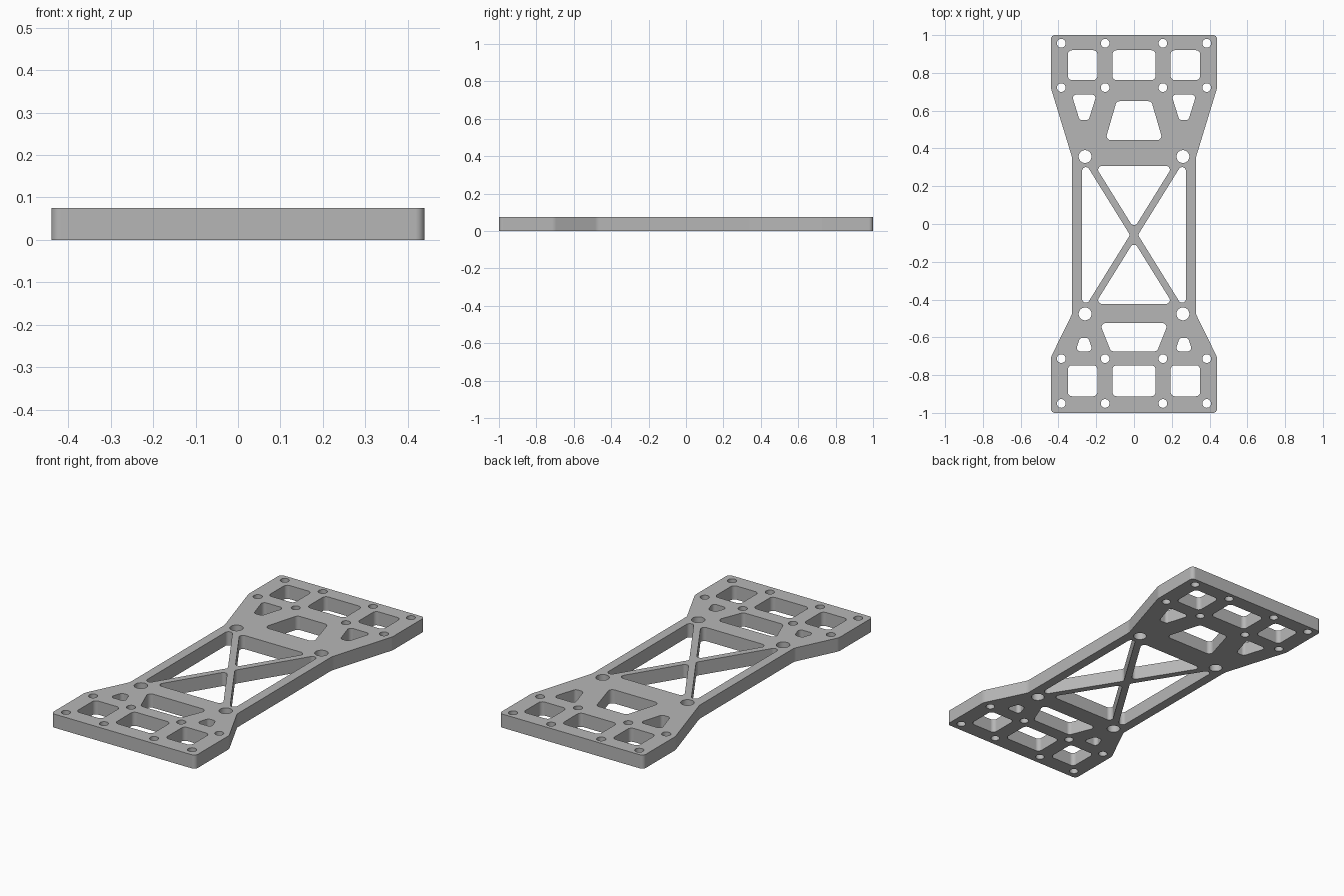
import bpy
import bmesh
import math
from mathutils import Vector

cube = bpy.data.objects.get("Cube")
if cube:
    bpy.data.objects.remove(cube, do_unlink=True)

THICK = 0.075


def fillet(points, radii):
    """Round every corner of a polygon with a tangent arc."""
    pts = [Vector(p) for p in points]
    if not isinstance(radii, (list, tuple)):
        radii = [radii] * len(pts)
    loop = []
    for i, p in enumerate(pts):
        a = (pts[i - 1] - p).normalized()
        b = (pts[(i + 1) % len(pts)] - p).normalized()
        half = a.angle(b) / 2
        r = radii[i]
        centre = p + (a + b).normalized() * (r / math.sin(half))
        start = p + a * (r / math.tan(half)) - centre
        end = p + b * (r / math.tan(half)) - centre
        turn = math.atan2(start.x * end.y - start.y * end.x, start.dot(end))
        steps = max(3, round(abs(turn) / math.radians(11)))
        for k in range(steps + 1):
            t = turn * k / steps
            c, s = math.cos(t), math.sin(t)
            loop.append(centre + Vector((start.x * c - start.y * s,
                                         start.x * s + start.y * c)))
    return loop


def circle(x, y, r, n=32):
    return [Vector((x + r * math.cos(math.tau * k / n),
                    y + r * math.sin(math.tau * k / n))) for k in range(n)]


def rect(x0, x1, y0, y1):
    return [(x0, y0), (x1, y0), (x1, y1), (x0, y1)]


def trapezoid(x, y0, half0, y1, half1):
    return [(x - half0, y0), (x + half0, y0), (x + half1, y1), (x - half1, y1)]


loops = []

# Outer outline: wide ends, narrow waist
right = [(0.44, -1), (0.44, -0.705), (0.327, -0.475), (0.327, 0.35),
         (0.44, 0.72), (0.44, 1)]
left = [(-x, y) for x, y in reversed(right)]
radii = [0.022, 0.05, 0.05, 0.09, 0.06, 0.022]
loops.append(fillet(right + left, radii + radii[::-1]))

# Rectangular windows and screw holes at both ends
for y0, y1 in ((0.762, 0.92), (-0.912, -0.748)):
    loops.append(fillet(rect(-0.114, 0.114, y0, y1), 0.022))
    for x0 in (-0.35, 0.194):
        loops.append(fillet(rect(x0, x0 + 0.156, y0, y1), 0.022))
for y in (0.957, 0.722, -0.713, -0.95):
    for x in (0.385, 0.153):
        loops += [circle(s * x, y, 0.023) for s in (-1, 1)]

# Central tapered windows
loops.append(fillet(trapezoid(0, 0.444, 0.152, 0.65, 0.092), 0.022))
loops.append(fillet(trapezoid(0, -0.674, 0.122, -0.524, 0.182), 0.022))

# Paired small tapered windows and larger mounting holes
for s in (-1, 1):
    loops.append(fillet(trapezoid(s * 0.264, 0.55, 0.024, 0.685, 0.066), 0.018))
    loops.append(fillet(trapezoid(s * 0.264, -0.674, 0.046, -0.603, 0.022), 0.018))
    for y in (0.357, -0.476):
        loops.append(circle(s * 0.259, y, 0.034))

# Four triangular openings that leave the cross brace
MID, SLOPE = -0.058, 1.61
gap_y, gap_x, rise, side = 0.034, 0.021, 0.365, 0.275
base = (rise - gap_y) / SLOPE
tall = (side - gap_x) * SLOPE
for s in (-1, 1):
    loops.append(fillet([(0, MID + s * gap_y), (base, MID + s * rise),
                         (-base, MID + s * rise)], 0.02))
    loops.append(fillet([(s * gap_x, MID), (s * side, MID + tall),
                         (s * side, MID - tall)], 0.02))

# Fill the flat profile and raise it to a plate
bm = bmesh.new()
edges = []
for loop in loops:
    verts = [bm.verts.new((p.x, p.y, 0)) for p in loop]
    edges += [bm.edges.new((verts[i - 1], v)) for i, v in enumerate(verts)]
bmesh.ops.triangle_fill(bm, use_beauty=True, use_dissolve=False, edges=edges,
                        normal=(0, 0, 1))
raised = bmesh.ops.extrude_face_region(bm, geom=bm.faces[:],
                                       use_keep_orig=True)
bmesh.ops.translate(bm, vec=(0, 0, THICK),
                    verts=[g for g in raised["geom"]
                           if isinstance(g, bmesh.types.BMVert)])
bmesh.ops.recalc_face_normals(bm, faces=bm.faces[:])
mesh = bpy.data.meshes.new("chassis_plate")
bm.to_mesh(mesh)
bm.free()
plate = bpy.data.objects.new("chassis_plate", mesh)
bpy.context.collection.objects.link(plate)

# Plain grey finish
grey = bpy.data.materials.new("plain_grey")
grey.use_nodes = True
colour = (0.47, 0.47, 0.47, 1)
grey.diffuse_color = colour
grey.node_tree.nodes["Principled BSDF"].inputs["Base Color"].default_value = colour
mesh.materials.append(grey)

# Smooth rounded walls, crisp rims
bpy.ops.object.select_all(action="DESELECT")
plate.select_set(True)
bpy.context.view_layer.objects.active = plate
bpy.ops.object.shade_smooth_by_angle(angle=math.radians(30))
weighted = plate.modifiers.new("weighted_normals", "WEIGHTED_NORMAL")
weighted.keep_sharp = True
